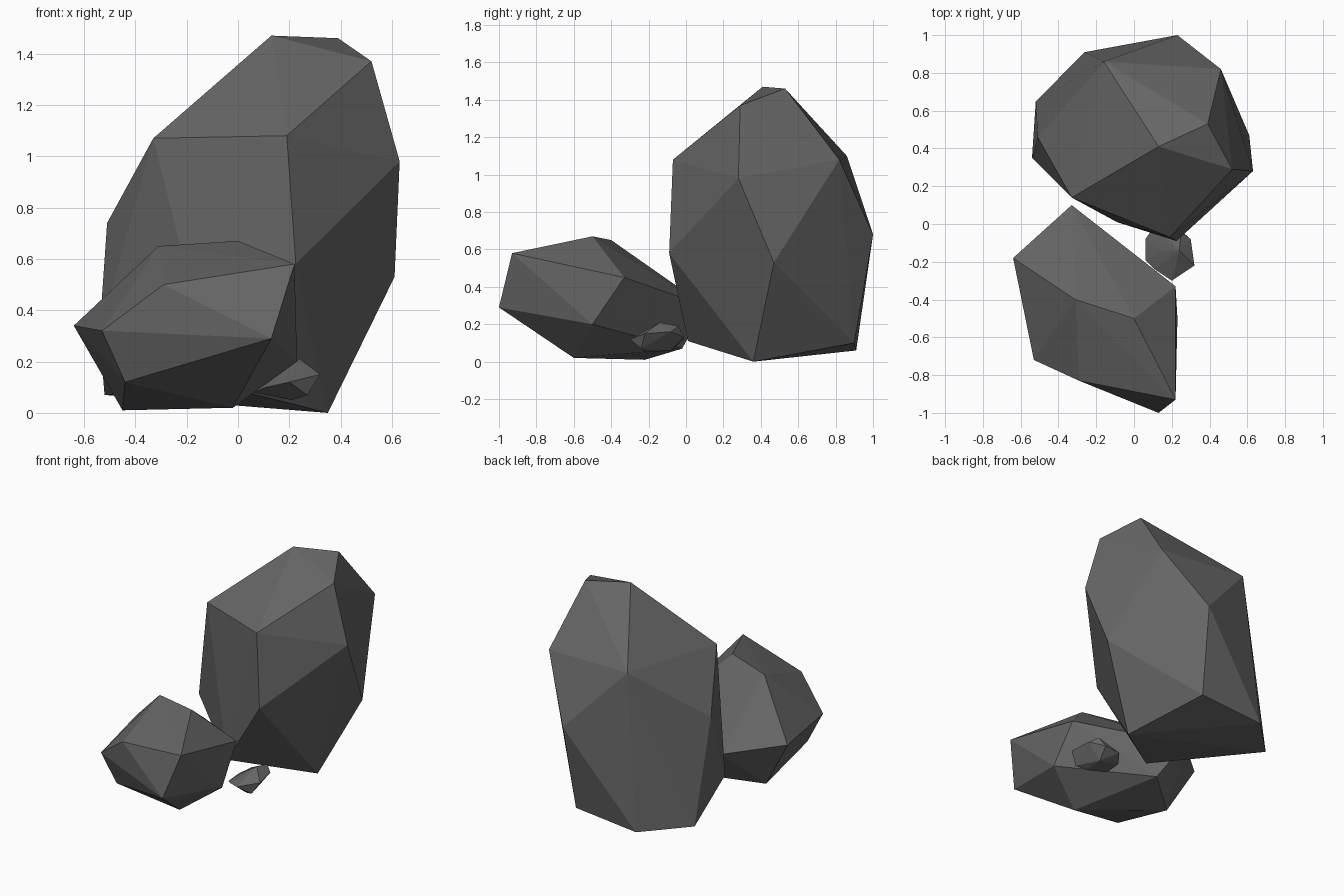
import bpy
import bmesh

# Remove the default object
default_cube = bpy.data.objects.get("Cube")
if default_cube:
    bpy.data.objects.remove(default_cube, do_unlink=True)

# One dark stone colour for every rock
stone = bpy.data.materials.new("dark grey stone")
stone.use_nodes = True
stone_colour = (0.13, 0.13, 0.13, 1)
stone.diffuse_color = stone_colour
stone.node_tree.nodes["Principled BSDF"].inputs["Base Color"].default_value = stone_colour


def make_rock(name, corners):
    """Wrap a faceted convex boulder around its corner points."""
    bm = bmesh.new()
    for corner in corners:
        bm.verts.new(corner)
    hull = bmesh.ops.convex_hull(bm, input=bm.verts[:])
    # Discard corners that ended up inside the boulder
    loose = [v for v in bm.verts if not v.link_faces]
    bmesh.ops.delete(bm, geom=loose, context="VERTS")
    bmesh.ops.recalc_face_normals(bm, faces=bm.faces[:])
    mesh = bpy.data.meshes.new(name)
    bm.to_mesh(mesh)
    bm.free()
    mesh.materials.append(stone)
    rock = bpy.data.objects.new(name, mesh)
    bpy.context.scene.collection.objects.link(rock)
    return rock


# Tall boulder at the back: crown, shoulders, waist, foot
crown = [(.13, .41, 1.47), (.39, .53, 1.46), (.52, .29, 1.37)]
shoulders = [(.63, .28, .98), (.46, .82, 1.08), (-.16, .86, 1.1),
             (-.33, .14, 1.07), (.19, -.07, 1.08)]
waist = [(.61, .47, .53), (.23, 1, .68), (-.51, .46, .74),
         (-.54, .35, .31), (.225, -.09, .58)]
foot = [(.35, .36, 0), (.2, .9, .1), (-.26, .91, .06),
        (-.52, .65, .07), (-.09, .01, .11)]
make_rock("tall_boulder", crown + shoulders + waist + foot)

# Low boulder at the front: top, rim, underside
top = [(0, -.5, .67), (-.31, -.4, .65), (-.29, -.83, .5),
       (.22, -.93, .58), (.22, -.33, .45)]
rim = [(.13, -1, .29), (-.53, -.72, .32), (-.64, -.18, .34),
       (-.33, .1, .3), (.23, -.5, .2)]
underside = [(-.44, -.68, .12), (-.02, -.6, .02),
             (-.45, -.22, .01), (-.2, -.02, .07)]
make_rock("low_boulder", top + rim + underside)

# Small tilted stone between them: ridge, rim, underside
ridge = [(.24, -.14, .21), (.25, -.04, .19), (.15, -.14, .15)]
edge = [(.32, -.22, .15), (.3, -.08, .16), (.2, -.3, .12),
        (.11, -.24, .1), (.06, -.19, .08), (.06, -.08, .09),
        (.11, -.01, .12), (.22, -.01, .13)]
base = [(.27, -.24, .07), (.21, -.21, .05), (.21, -.08, .06)]
make_rock("small_stone", ridge + edge + base)
